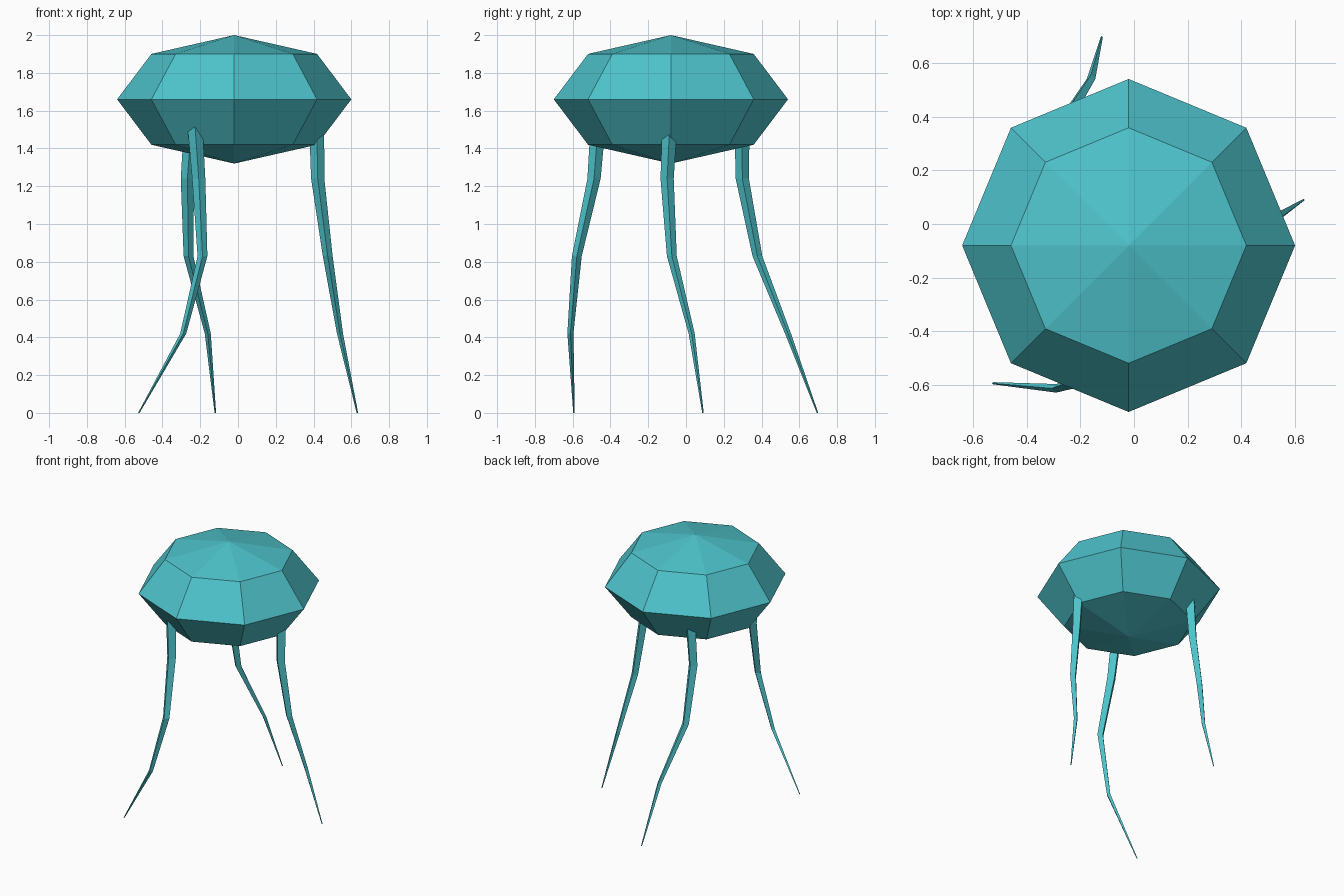
import bpy
import bmesh
from math import cos, sin, pi
from mathutils import Vector

cube = bpy.data.objects.get("Cube")
if cube:
    bpy.data.objects.remove(cube, do_unlink=True)

# Single flat colour
teal = bpy.data.materials.new("teal")
teal.use_nodes = True
colour = (0.076, 0.552, 0.604, 1)
teal.diffuse_color = colour
teal.node_tree.nodes["Principled BSDF"].inputs["Base Color"].default_value = colour


def add_object(name, bm):
    bmesh.ops.recalc_face_normals(bm, faces=bm.faces)
    mesh = bpy.data.meshes.new(name)
    bm.to_mesh(mesh)
    bm.free()
    mesh.materials.append(teal)
    obj = bpy.data.objects.new(name, mesh)
    bpy.context.collection.objects.link(obj)
    return obj


# Faceted, flattened body
bm = bmesh.new()
bmesh.ops.create_uvsphere(bm, u_segments=8, v_segments=4, radius=1)
bmesh.ops.scale(bm, vec=(0.62, 0.62, 0.34), verts=bm.verts)
bmesh.ops.translate(bm, vec=(-0.02, -0.08, 1.66), verts=bm.verts)
add_object("body", bm)

# Leg cross-section levels, from inside the body to the ground
HEIGHTS = (1.65, 1.24, 0.83, 0.42, 0)
RADII = (0.042, 0.035, 0.026, 0.016, 0.004)


def add_leg(name, path):
    """Tapered four-sided leg through the given x, y points."""
    bm = bmesh.new()
    rings = []
    for (x, y), z, r in zip(path, HEIGHTS, RADII):
        centre = Vector((x, y, z))
        rings.append([bm.verts.new(centre + Vector((r * cos(i * pi / 2), r * sin(i * pi / 2), 0)))
                      for i in range(4)])
    for a, b in zip(rings, rings[1:]):
        for i in range(4):
            j = (i + 1) % 4
            bm.faces.new((a[i], a[j], b[j], b[i]))
    bm.faces.new(rings[0])
    bm.faces.new(rings[-1])
    add_object(name, bm)


add_leg("left_leg", [(0.414, -0.08), (0.422, -0.10), (0.475, -0.075), (0.54, 0.03), (0.632, 0.09)])
add_leg("front_leg", [(-0.237, -0.456), (-0.208, -0.487), (-0.188, -0.578), (-0.29, -0.612), (-0.525, -0.593)])
add_leg("back_leg", [(-0.237, 0.296), (-0.268, 0.298), (-0.262, 0.378), (-0.16, 0.54), (-0.12, 0.696)])
